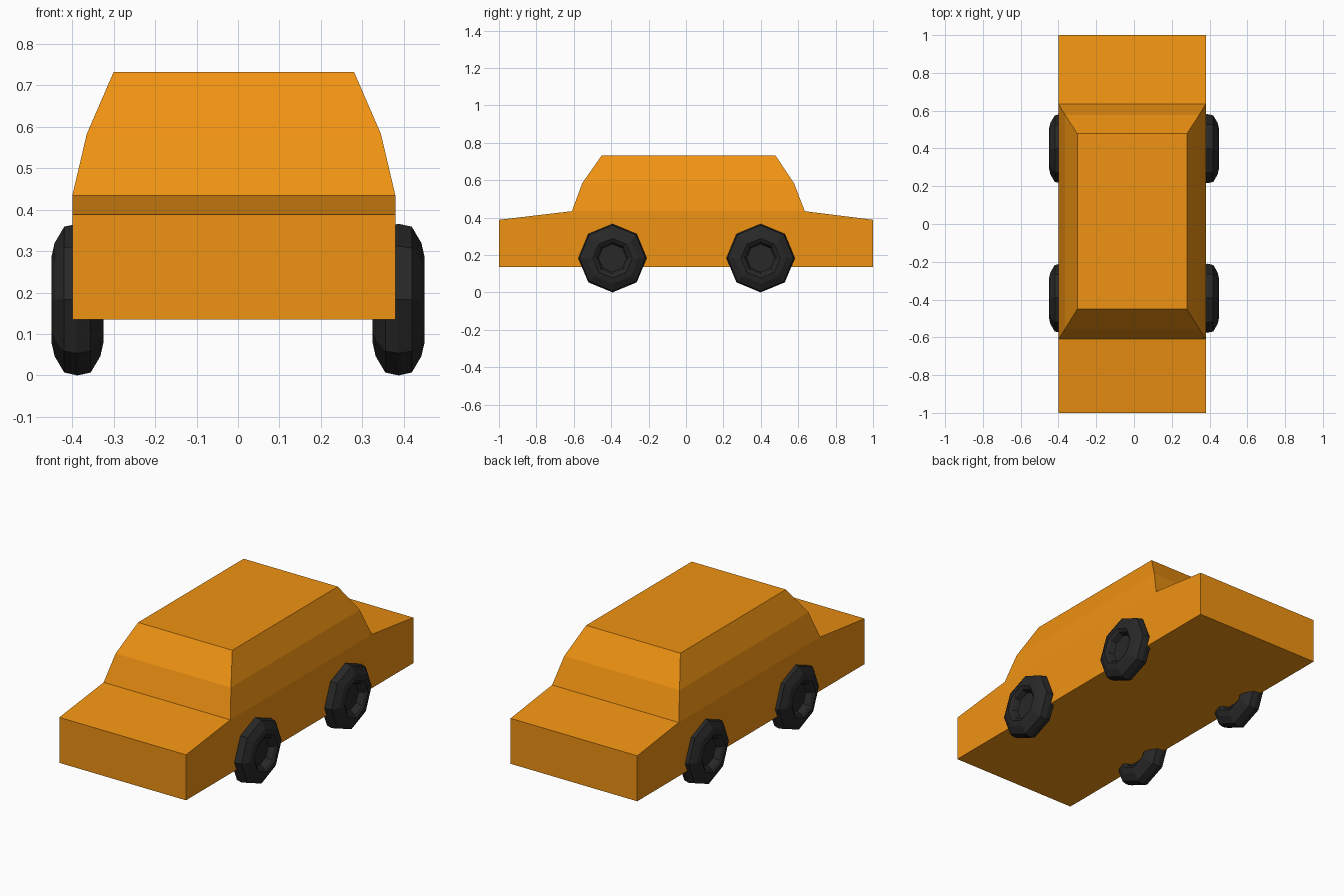
import bpy, bmesh
from math import cos, sin, pi

if "Cube" in bpy.data.objects:
    bpy.data.objects.remove(bpy.data.objects["Cube"])


def material(name, color):
    mat = bpy.data.materials.new(name)
    mat.diffuse_color = (*color, 1)
    mat.use_nodes = True
    mat.node_tree.nodes["Principled BSDF"].inputs["Base Color"].default_value = mat.diffuse_color
    return mat


def finish(bm, name, mat):
    bmesh.ops.remove_doubles(bm, verts=bm.verts, dist=1e-5)
    bmesh.ops.recalc_face_normals(bm, faces=bm.faces)
    mesh = bpy.data.meshes.new(name)
    bm.to_mesh(mesh)
    bm.free()
    mesh.materials.append(mat)
    obj = bpy.data.objects.new(name, mesh)
    bpy.context.collection.objects.link(obj)
    return obj


def bridge(bm, a, b, skip=()):
    n = len(a)
    for i in range(n):
        if i not in skip:
            bm.faces.new((a[i], a[(i + 1) % n], b[(i + 1) % n], b[i]))


orange = material("orange_paint", (0.87, 0.29, 0.006))
rubber = material("black_rubber", (0.021, 0.021, 0.021))

# Car body: side profile extruded across, left open under the cabin
bm = bmesh.new()
profile = [(-1, 0.135), (1, 0.135), (1, 0.388),
           (0.635, 0.434), (-0.61, 0.434), (-1, 0.388)]
sides = [[bm.verts.new((x, y, z)) for y, z in profile] for x in (-0.40, 0.38)]
bridge(bm, *sides, skip=(3,))
for side in sides:
    bm.faces.new(side)

# Cabin: rectangular rings narrowing to the roof (x0, x1, y0, y1, z)
rings = [(-0.40, 0.38, -0.61, 0.635, 0.434),
         (-0.365, 0.345, -0.555, 0.578, 0.583),
         (-0.30, 0.28, -0.45, 0.478, 0.733)]
loops = [[bm.verts.new(p) for p in ((x0, y0, z), (x1, y0, z), (x1, y1, z), (x0, y1, z))]
         for x0, x1, y0, y1, z in rings]
for lower, upper in zip(loops, loops[1:]):
    bridge(bm, lower, upper)
bm.faces.new(loops[-1])
finish(bm, "car_body", orange)

# Wheel cross-section (x offset, radius), from outer hub round to inner hub
half = [(0.022, 0.075), (0.052, 0.088), (0.0625, 0.105),
        (0.055, 0.137), (0.032, 0.176)]
section = half + [(0, 0.183)] + [(-x, r) for x, r in reversed(half)]


def wheel(name, cx, cy):
    bm = bmesh.new()
    loops = [[bm.verts.new((cx + x, cy + r * cos(i * pi / 4), 0.183 + r * sin(i * pi / 4)))
              for i in range(8)] for x, r in section]
    for a, b in zip(loops, loops[1:]):
        bridge(bm, a, b)
    bm.faces.new(loops[0])
    bm.faces.new(loops[-1])
    finish(bm, name, rubber)


# Four wheels
for end, y in (("front", -0.393), ("rear", 0.399)):
    for side, x in (("left", -0.3875), ("right", 0.3875)):
        wheel(f"{end}_{side}_wheel", x, y)
